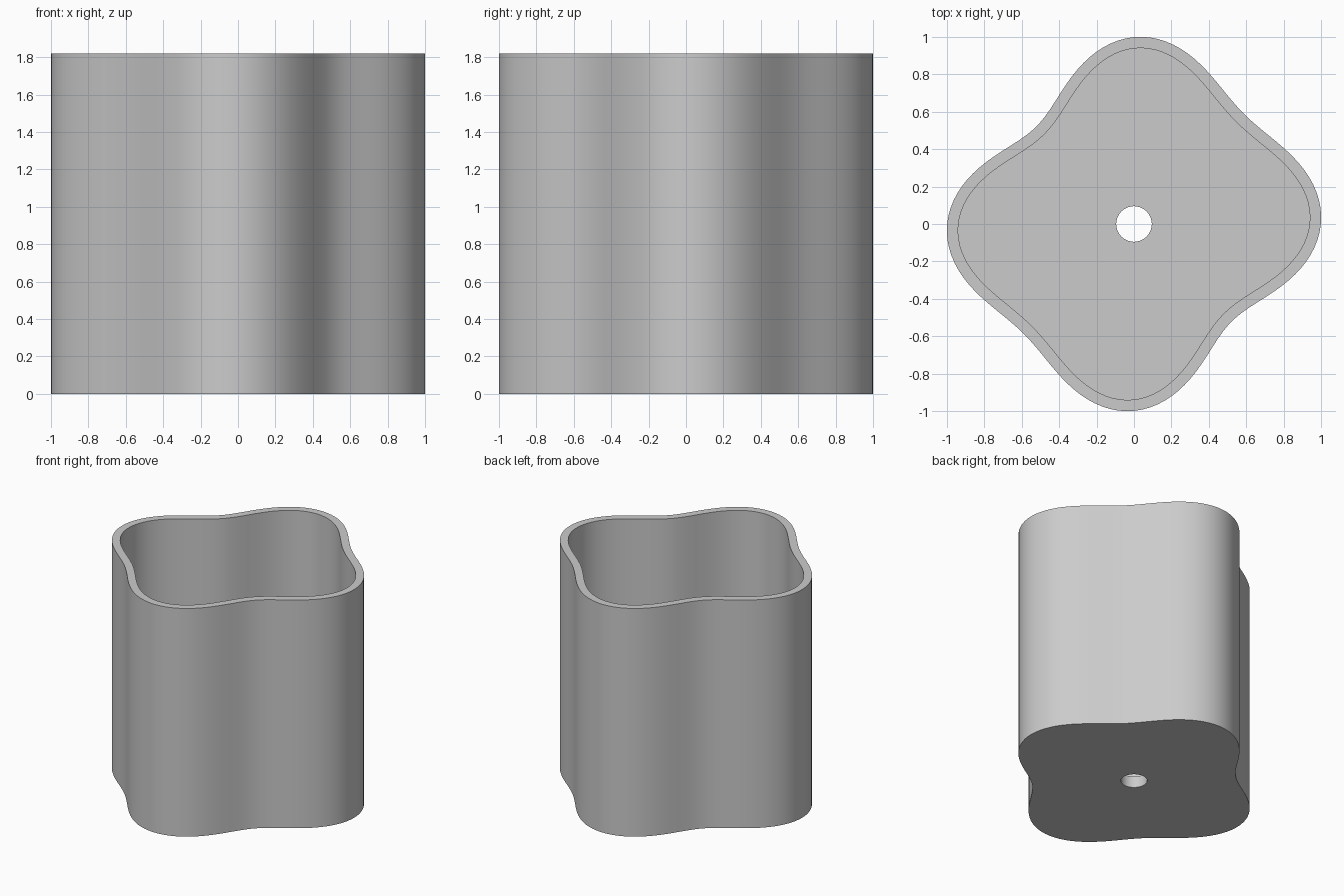
import bpy
import bmesh
from math import sin, cos, tau
from mathutils import Vector

HEIGHT, WALL, FLOOR, HOLE = 1.82, 0.06, 0.09, 0.095
SIDES = 144

old = bpy.data.objects.get("Cube")
if old:
    bpy.data.objects.remove(old, do_unlink=True)

# Plain grey finish
grey = bpy.data.materials.new("plain_grey")
grey.use_nodes = True
colour = (0.6, 0.6, 0.6, 1)
grey.diffuse_color = colour
grey.node_tree.nodes["Principled BSDF"].inputs["Base Color"].default_value = colour


def lobed(t):
    """Four lobes with alternating shallow and deep valleys."""
    r = 0.892 + 0.107 * cos(4 * t) + 0.047 * sin(2 * t)
    return Vector((r * cos(t), r * sin(t)))


def inset(t, d):
    """Point of the lobed outline moved inward by d along its normal."""
    tangent = (lobed(t + 0.001) - lobed(t - 0.001)).normalized()
    return lobed(t) + Vector((-tangent.y, tangent.x)) * d


angles = [tau * i / SIDES for i in range(SIDES)]
outer = [lobed(t) for t in angles]
inner = [inset(t, WALL) for t in angles]
hole = [Vector((cos(t), sin(t))) * HOLE for t in angles]

# Closed section of the pot: outside, rim, inside, floor, drain hole, underside
bm = bmesh.new()
section = [(outer, 0), (outer, HEIGHT), (inner, HEIGHT),
           (inner, FLOOR), (hole, FLOOR), (hole, 0)]
rings = [[bm.verts.new((p.x, p.y, z)) for p in pts] for pts, z in section]
for k, ring in enumerate(rings):
    above = rings[(k + 1) % len(rings)]
    for i in range(SIDES):
        j = (i + 1) % SIDES
        bm.faces.new((ring[i], ring[j], above[j], above[i]))
bmesh.ops.recalc_face_normals(bm, faces=bm.faces)

mesh = bpy.data.meshes.new("planter_pot")
bm.to_mesh(mesh)
bm.free()
mesh.materials.append(grey)
pot = bpy.data.objects.new("planter_pot", mesh)
bpy.context.collection.objects.link(pot)

# Smooth walls, crisp rim and floor edges
bpy.context.view_layer.objects.active = pot
pot.select_set(True)
bpy.ops.object.shade_smooth_by_angle(angle=0.6)
